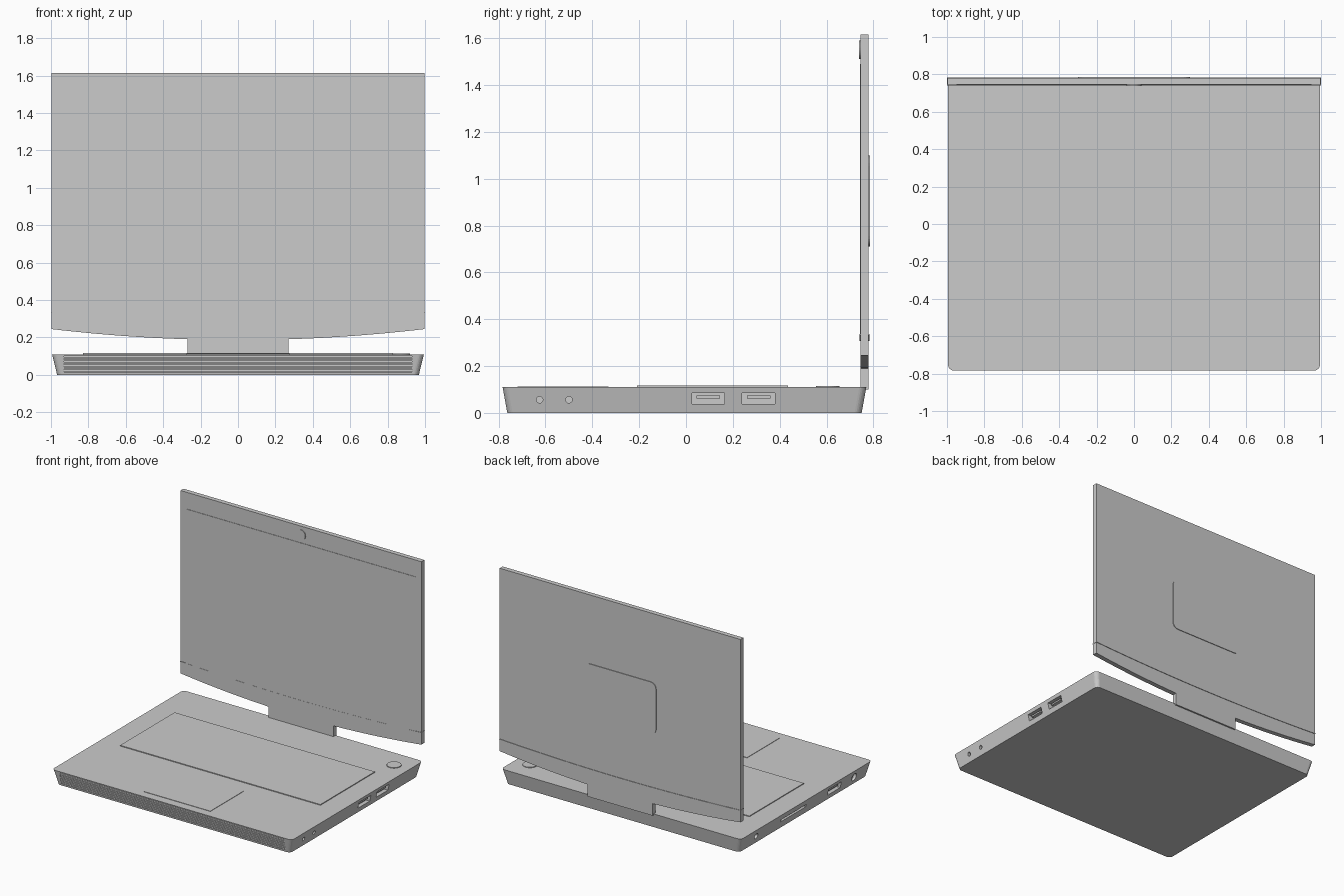
import bpy, bmesh, math

if "Cube" in bpy.data.objects:
    bpy.data.objects.remove(bpy.data.objects["Cube"])


def prism(name, low, high):
    """Solid between two matching loops of 3D points."""
    bm = bmesh.new()
    a = [bm.verts.new(p) for p in low]
    b = [bm.verts.new(p) for p in high]
    n = len(a)
    bm.faces.new(a[::-1])
    bm.faces.new(b)
    for i in range(n):
        j = (i + 1) % n
        bm.faces.new((a[i], a[j], b[j], b[i]))
    bmesh.ops.recalc_face_normals(bm, faces=bm.faces)
    me = bpy.data.meshes.new(name)
    bm.to_mesh(me)
    bm.free()
    ob = bpy.data.objects.new(name, me)
    bpy.context.collection.objects.link(ob)
    return ob


def rounded(u0, u1, v0, v1, r, seg=6):
    """Rounded rectangle outline in 2D."""
    pts = []
    corners = ((u1 - r, v1 - r), (u0 + r, v1 - r), (u0 + r, v0 + r), (u1 - r, v0 + r))
    for k, (cu, cv) in enumerate(corners):
        for i in range(seg + 1):
            t = math.pi / 2 * (k + i / seg)
            pts.append((cu + r * math.cos(t), cv + r * math.sin(t)))
    return pts


def circle(u, v, r, n=24):
    return [(u + r * math.cos(2 * math.pi * i / n), v + r * math.sin(2 * math.pi * i / n))
            for i in range(n)]


def rect(u0, u1, v0, v1):
    return [(u0, v0), (u1, v0), (u1, v1), (u0, v1)]


def extrude(name, pts, axis, a, b):
    """Extrude a 2D outline along x, y or z from a to b."""
    place = {'x': lambda u, v, w: (w, u, v),
             'y': lambda u, v, w: (u, w, v),
             'z': lambda u, v, w: (u, v, w)}[axis]
    return prism(name, [place(u, v, a) for u, v in pts], [place(u, v, b) for u, v in pts])


def cut(target, cutter):
    m = target.modifiers.new("cut", 'BOOLEAN')
    m.object = cutter
    m.solver = 'EXACT'
    cutter.hide_render = True
    cutter.hide_viewport = True


# Base body, tapering towards the bottom
base = prism("base_body",
             [(x, y, 0) for x, y in rounded(-.967, .967, -.763, .75, .03)],
             [(x, y, .11) for x, y in rounded(-.994, .994, -.783, .77, .03)])

# Front grille: shallow recess filled with slats following the slope
cut(base, extrude("grille_cutter", rect(-.93, .93, .016, .1), 'y', -.85, -.752))
slats = 6
for i in range(slats):
    z = .018 + i * .0138
    y = -.762 - .02 * z / .11
    extrude(f"grille_slat_{i + 1}", rect(-.932, .932, z, z + .0095), 'y', y, -.745)

# Right side ports: two rectangular sockets and two small audio jacks
for i, y in enumerate((.025, .24)):
    cut(base, extrude(f"right_socket_cutter_{i + 1}", rect(y, y + .14, .037, .084), 'x', .945, 1.05))
    extrude(f"right_socket_tongue_{i + 1}", rect(y + .02, y + .12, .062, .074), 'x', .94, .972)
for i, y in enumerate((-.625, -.5)):
    cut(base, extrude(f"audio_jack_cutter_{i + 1}", circle(y, .056, .014), 'x', .95, 1.05))

# Left side ports: power jack, disc slot, rectangular socket, round port
cut(base, extrude("power_jack_cutter", circle(.57, .056, .02), 'x', -1.05, -.95))
cut(base, extrude("disc_slot_cutter", rect(-.02, .28, .052, .07), 'x', -1.05, -.955))
cut(base, extrude("left_socket_cutter", rect(-.43, -.28, .037, .084), 'x', -1.05, -.945))
extrude("left_socket_tongue", rect(-.41, -.3, .062, .074), 'x', -.972, -.94)
cut(base, extrude("round_port_cutter", circle(-.59, .056, .028), 'x', -1.05, -.955))

# Raised plates on the deck
extrude("keyboard_plate", rect(-.83, .83, -.21, .435), 'z', .1, .116)
extrude("touchpad", rect(-.275, .275, -.72, -.33), 'z', .1, .113)
extrude("power_button", circle(.87, .605, .05, 32), 'z', .1, .115)


# Lid panel with a bowed lower edge and central hinge tab
def bow(x0, x1, z, k, n=12):
    xs = [x0 + (x1 - x0) * i / n for i in range(n + 1)]
    return [(x, z + k * x * x) for x in xs]


lid_outline = (bow(-.998, -.27, .186, .059) + [(-.27, .1), (.27, .1)]
               + bow(.27, .998, .186, .059) + [(.998, 1.615), (-.998, 1.615)])
extrude("lid_panel", lid_outline, 'y', .745, .78)

# Thin bowed trim line wrapping the lid
trim = bow(-1, 1, .306, .026, 24) + bow(1, -1, .311, .026, 24)
extrude("lid_trim", trim, 'y', .741, .784)

# Screen, camera and rear badge plate
extrude("screen", bow(-.95, .95, .308, .026, 24) + [(.95, 1.49), (-.95, 1.49)], 'y', .742, .76)
extrude("camera", circle(0, 1.55, .04, 32), 'y', .739, .76)
extrude("rear_plate", rounded(-.3, .3, .71, 1.1, .045), 'y', .77, .785)
